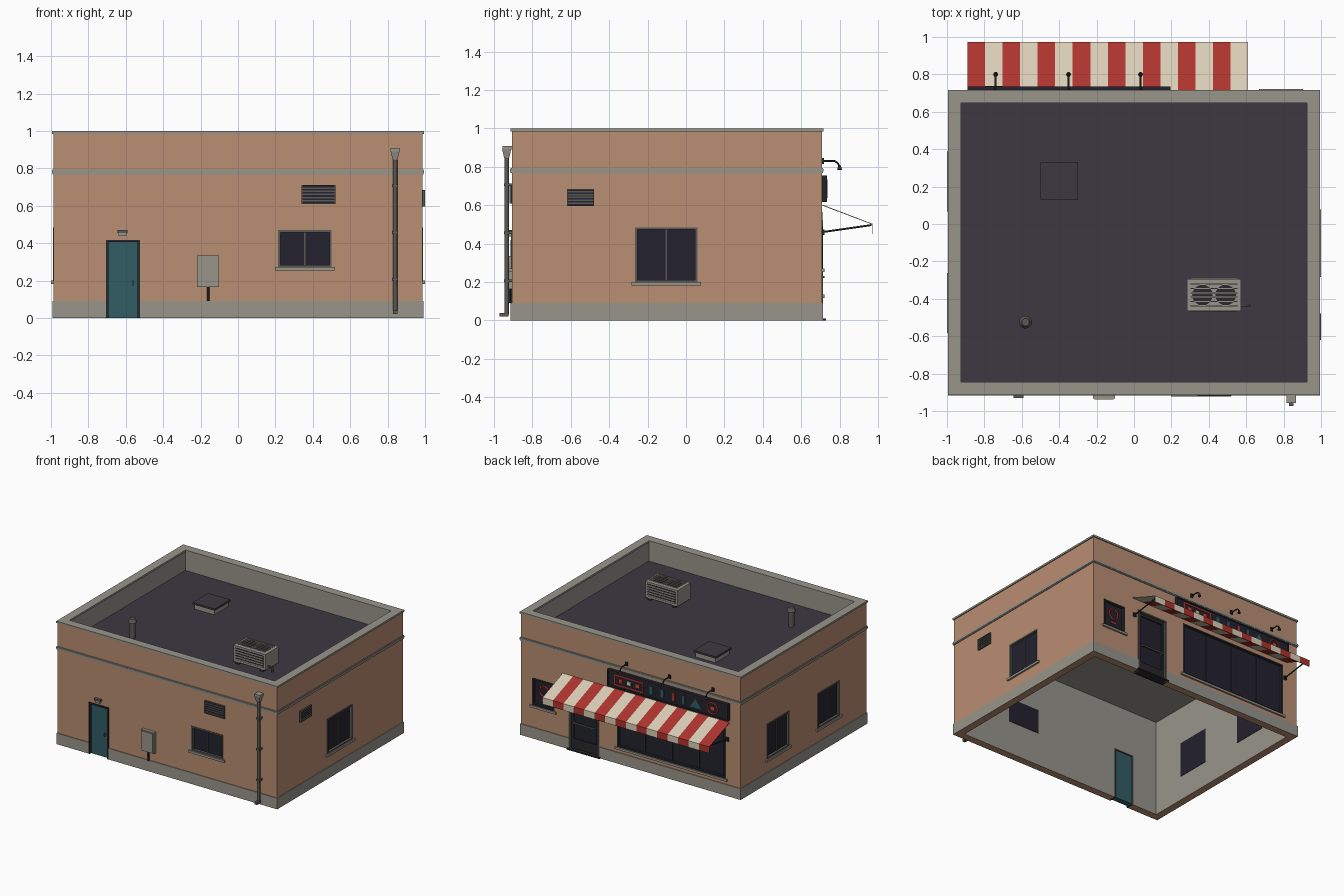
import bpy, bmesh, math
from mathutils import Vector, Matrix

if "Cube" in bpy.data.objects:
    bpy.data.objects.remove(bpy.data.objects["Cube"])

def mat(name, *rgb):
    m = bpy.data.materials.new(name)
    lin = [((c / 255 + 0.055) / 1.055) ** 2.4 for c in rgb]
    m.diffuse_color = (*lin, 1)
    m.use_nodes = True
    m.node_tree.nodes["Principled BSDF"].inputs["Base Color"].default_value = m.diffuse_color
    return m

WALL = mat("tan_wall", 186, 142, 114)
STONE = mat("concrete", 152, 149, 139)
ROOF = mat("roof_dark", 60, 58, 65)
GLASS = mat("dark_glass", 35, 34, 46)
DARK = mat("dark_frame", 40, 40, 44)
TEAL = mat("teal_paint", 50, 93, 101)
RED = mat("red_cloth", 174, 52, 46)
CREAM = mat("cream_cloth", 218, 206, 182)
PIPE = mat("mid_grey_metal", 92, 90, 87)
NEON = mat("bright_red", 225, 62, 50)

def finish(name, bm, *mats):
    me = bpy.data.meshes.new(name)
    bm.to_mesh(me)
    bm.free()
    for m in mats:
        me.materials.append(m)
    ob = bpy.data.objects.new(name, me)
    bpy.context.collection.objects.link(ob)
    return ob

def boxes(name, mats, *bs):
    """Several axis-aligned boxes (x0,x1,y0,y1,z0,z1) in one object."""
    bm = bmesh.new()
    for x0, x1, y0, y1, z0, z1 in bs:
        M = Matrix.Translation(((x0 + x1) / 2, (y0 + y1) / 2, (z0 + z1) / 2)) @ \
            Matrix.Diagonal((x1 - x0, y1 - y0, z1 - z0, 1))
        bmesh.ops.create_cube(bm, size=1, matrix=M)
    return finish(name, bm, *(mats if isinstance(mats, tuple) else (mats,)))

def cone(name, m, x, y, z0, z1, r0, r1, n=16, rot=0):
    bm = bmesh.new()
    M = Matrix.Translation((x, y, (z0 + z1) / 2)) @ Matrix.Rotation(rot, 4, 'Z')
    bmesh.ops.create_cone(bm, cap_ends=True, segments=n, radius1=r0, radius2=r1, depth=z1 - z0, matrix=M)
    for f in bm.faces:
        f.smooth = n > 8 and abs(f.normal.z) < 0.9
    return finish(name, bm, m)

def tube(name, m, pts, r, cyclic=False):
    cu = bpy.data.curves.new(name, 'CURVE')
    cu.dimensions = '3D'
    cu.bevel_depth, cu.bevel_resolution, cu.use_fill_caps = r, 2, True
    sp = cu.splines.new('POLY')
    sp.points.add(len(pts) - 1)
    for p, q in zip(sp.points, pts):
        p.co = (*q, 1)
    sp.use_cyclic_u = cyclic
    cu.materials.append(m)
    tmp = bpy.data.objects.new(name + "_path", cu)
    bpy.context.collection.objects.link(tmp)
    bpy.context.view_layer.update()
    me = bpy.data.meshes.new_from_object(tmp.evaluated_get(bpy.context.evaluated_depsgraph_get()))
    bpy.data.objects.remove(tmp)
    ob = bpy.data.objects.new(name, me)
    bpy.context.collection.objects.link(ob)
    return ob

# Building outline and wall-relative boxes (u along wall, d outward)
X, YF, YB, T = 0.986, -0.907, 0.708, 0.055
def W(side, u0, u1, d0, d1, z0, z1):
    return {'front': (u0, u1, YF - d1, YF - d0, z0, z1), 'back': (u0, u1, YB + d0, YB + d1, z0, z1),
            'right': (X + d0, X + d1, u0, u1, z0, z1), 'left': (-X - d1, -X - d0, u0, u1, z0, z1)}[side]

def ring(name, m, out, inn, z0, z1):
    """Square collar around the building from inn to out beyond the wall face."""
    a, b = out, inn
    return boxes(name, m, (-X - a, X + a, YF - a, YF - b, z0, z1), (-X - a, X + a, YB + b, YB + a, z0, z1),
                 (-X - a, -X - b, YF - b, YB + b, z0, z1), (X + b, X + a, YF - b, YB + b, z0, z1))

def rim(side, u0, u1, z0, z1, w, d0, d1):
    return [W(side, u0, u0 + w, d0, d1, z0, z1), W(side, u1 - w, u1, d0, d1, z0, z1),
            W(side, u0 + w, u1 - w, d0, d1, z1 - w, z1), W(side, u0 + w, u1 - w, d0, d1, z0, z0 + w)]

cuts = []
def window(name, side, u0, u1, z0, z1, panes, m):
    cuts.append(W(side, u0, u1, -0.1, 0.05, z0, z1))
    fr = rim(side, u0, u1, z0, z1, 0.012, -0.03, 0.004)
    for i in range(1, panes):
        c = u0 + (u1 - u0) * i / panes
        fr.append(W(side, c - 0.004, c + 0.004, -0.03, -0.008, z0 + 0.012, z1 - 0.012))
    boxes(name + "_frame", m, *fr)
    boxes(name + "_glass", GLASS, W(side, u0, u1, -0.058, -0.015, z0, z1))
    boxes(name + "_sill", STONE, W(side, u0 - 0.018, u1 + 0.018, -0.01, 0.014, z0 - 0.018, z0))

# Windows
window("front_window", 'front', 0.215, 0.50, 0.272, 0.47, 2, PIPE)
window("right_window", 'right', -0.265, 0.06, 0.2, 0.485, 2, PIPE)
window("left_window_a", 'left', 0.085, 0.37, 0.2, 0.485, 2, PIPE)
window("left_window_b", 'left', -0.565, -0.28, 0.2, 0.485, 2, PIPE)
window("shop_window", 'back', -0.85, 0.12, 0.135, 0.565, 4, DARK)
window("small_window", 'back', 0.685, 0.885, 0.27, 0.49, 1, DARK)

# Service door
cuts.append(W('front', -0.705, -0.525, -0.1, 0.05, -0.05, 0.418))
boxes("service_door_frame", DARK, *rim('front', -0.705, -0.525, 0, 0.418, 0.012, -0.05, 0.008)[:3])
boxes("service_door", TEAL, W('front', -0.693, -0.537, -0.058, -0.012, 0, 0.406))
boxes("service_door_handle", PIPE, W('front', -0.568, -0.56, -0.012, 0.008, 0.175, 0.2))
boxes("door_lamp_hood", PIPE, W('front', -0.645, -0.59, 0, 0.024, 0.455, 0.47))
boxes("door_lamp", STONE, W('front', -0.638, -0.597, 0, 0.018, 0.438, 0.455))

# Shop door
cuts.append(W('back', 0.28, 0.555, -0.1, 0.05, -0.05, 0.52))
boxes("shop_door_frame", PIPE, *rim('back', 0.28, 0.555, 0, 0.52, 0.012, -0.05, 0.006)[:3])
boxes("shop_door_leaf", DARK, *rim('back', 0.292, 0.543, 0, 0.508, 0.024, -0.04, -0.01),
      W('back', 0.316, 0.519, -0.04, -0.01, 0.024, 0.09))
boxes("shop_door_glass", GLASS, W('back', 0.292, 0.543, -0.058, -0.02, 0, 0.508))
boxes("shop_door_push_bar", PIPE, W('back', 0.315, 0.52, 0.002, 0.012, 0.22, 0.232),
      W('back', 0.315, 0.323, -0.02, 0.002, 0.22, 0.232), W('back', 0.512, 0.52, -0.02, 0.002, 0.22, 0.232))
boxes("shop_door_threshold", DARK, W('back', 0.27, 0.565, -0.055, 0.02, 0, 0.01))

# Walls, tan outside and concrete inside, with openings cut
cutter = boxes("opening_cutter", WALL, *cuts)
cutter.hide_render = True
cutter.hide_viewport = True
def cut(ob):
    mod = ob.modifiers.new("openings", 'BOOLEAN')
    mod.operation, mod.solver, mod.object = 'DIFFERENCE', 'EXACT', cutter
ZT = 0.985
for side, inward in (('front', (0, 1)), ('back', (0, -1)), ('right', (-1, 0)), ('left', (1, 0))):
    u = (-X, X) if side in ('front', 'back') else (YF + T, YB - T)
    ob = boxes(side + "_wall", (WALL, STONE), W(side, *u, -T, 0, 0, ZT))
    for p in ob.data.polygons:
        p.material_index = int(p.normal.xy.dot(Vector(inward)) > 0.9)
    cut(ob)
cut(ring("plinth", STONE, 0.006, 0, 0, 0.09))
ring("band_course", STONE, 0.006, 0, 0.768, 0.795)
ring("band_course_lip", STONE, 0.009, 0.006, 0.776, 0.788)
ring("parapet_cap", STONE, 0.008, -0.062, ZT, 1.0)

# Roof
boxes("ceiling", STONE, (-X + T, X - T, YF + T, YB - T, 0.79, 0.815))
boxes("roof_deck", ROOF, (-X + T, X - T, YF + T, YB - T, 0.815, 0.83))
boxes("hatch_curb", STONE, (-0.49, -0.31, 0.14, 0.32, 0.83, 0.87))
boxes("hatch_lid", ROOF, (-0.5, -0.3, 0.13, 0.33, 0.87, 0.885))
cone("vent_pipe", PIPE, -0.58, -0.525, 0.83, 0.965, 0.022, 0.022)
cone("vent_pipe_cap", PIPE, -0.58, -0.525, 0.955, 0.985, 0.034, 0.02)

# Rooftop cooling unit
ax0, ax1, ay0, ay1 = 0.283, 0.573, -0.465, -0.295
boxes("cooler_body", STONE, (ax0, ax1, ay0, ay1, 0.845, 0.975))
boxes("cooler_feet", DARK, (ax0 + 0.02, ax0 + 0.05, ay0, ay1, 0.83, 0.845),
      (ax1 - 0.05, ax1 - 0.02, ay0, ay1, 0.83, 0.845))
boxes("cooler_grille_back", DARK, (ax0 + 0.02, ax1 - 0.02, ay0 - 0.002, ay1 + 0.002, 0.86, 0.96))
boxes("cooler_slats", STONE, *[(ax0 + 0.018, ax1 - 0.018, ay0 - 0.006, ay1 + 0.006, z, z + 0.01)
                               for z in (0.865 + 0.02 * i for i in range(5))])
for i, fx in enumerate((0.366, 0.49)):
    cone("cooler_fan_%d" % i, DARK, fx, -0.38, 0.974, 0.979, 0.055, 0.055, 20)
boxes("cooler_top_guard", STONE, *[(ax0 + 0.02, ax1 - 0.02, y, y + 0.006, 0.979, 0.985)
                                   for y in (-0.44 + 0.023 * i for i in range(6))])
tube("cooler_line", PIPE, [(ax1 - 0.01, -0.435, 0.87), (0.615, -0.435, 0.87), (0.615, -0.435, 0.83)], 0.007)

# Wall vents
def vent(name, side, u0, u1, z0, z1):
    boxes(name + "_back", GLASS, W(side, u0, u1, 0, 0.004, z0, z1))
    n, h = 5, (z1 - z0 - 0.016) / 5
    boxes(name, PIPE, *rim(side, u0, u1, z0, z1, 0.007, 0, 0.013),
          *[W(side, u0, u1, 0.003, 0.01, z0 + 0.012 + h * i, z0 + 0.012 + h * i + 0.008) for i in range(n)])
vent("front_vent", 'front', 0.34, 0.52, 0.61, 0.712)
vent("right_vent", 'right', -0.62, -0.478, 0.595, 0.685)

# Meter box
boxes("meter_box", STONE, W('front', -0.218, -0.102, 0, 0.026, 0.165, 0.335))
boxes("meter_box_door", STONE, W('front', -0.21, -0.11, 0.026, 0.031, 0.173, 0.327))
tube("meter_conduit", DARK, [(-0.16, YF - 0.012, 0.17), (-0.16, YF - 0.012, 0.09)], 0.007)

# Downpipe
py = -0.934
tube("downpipe", PIPE, [(0.84, py, 0.87), (0.84, py, 0.03)], 0.012)
boxes("downpipe_shoe", PIPE, (0.828, 0.852, -0.972, py + 0.01, 0.02, 0.04))
cone("downpipe_funnel", STONE, 0.84, py, 0.845, 0.89, 0.018, 0.033, 4, math.pi / 4)
boxes("downpipe_hopper", STONE, (0.815, 0.865, py - 0.022, YF, 0.89, 0.908))
boxes("downpipe_brackets", PIPE, *[(0.824, 0.856, py - 0.014, YF, z, z + 0.014) for z in (0.2, 0.45, 0.7)])

# Striped awning
bm = bmesh.new()
prof = [(YB + 0.004, 0.60), (0.97, 0.502), (0.97, 0.45)]
n, x0, w = 16, -0.89, 1.5 / 16
cols = [[bm.verts.new((x0 + w * i, y, z)) for y, z in prof] for i in range(n + 1)]
for i in range(n):
    for j in range(2):
        f = bm.faces.new((cols[i][j], cols[i][j + 1], cols[i + 1][j + 1], cols[i + 1][j]))
        f.material_index = i % 2
aw = finish("awning", bm, RED, CREAM)
so = aw.modifiers.new("cloth", 'SOLIDIFY')
so.thickness, so.offset = 0.005, 0
for i, x in enumerate((-0.87, 0.59)):
    tube("awning_arm_%d" % i, DARK, [(x, YB, 0.46), (x, 0.966, 0.497)], 0.005)
    boxes("awning_bracket_%d" % i, DARK, W('back', x - 0.012, x + 0.012, 0, 0.012, 0.445, 0.475))

# Sign board with abstract ornaments
boxes("sign_board", GLASS, W('back', -0.89, 0.195, 0, 0.022, 0.618, 0.755))
boxes("sign_trim", DARK, *rim('back', -0.89, 0.195, 0.618, 0.755, 0.01, 0.02, 0.027))
boxes("sign_red_border", NEON, *rim('back', -0.13, 0.13, 0.645, 0.73, 0.008, 0.022, 0.028))
for i, (x, m) in enumerate(((0.075, NEON), (0, CREAM), (-0.075, NEON))):
    boxes("sign_square_%d" % i, m, W('back', x - 0.015, x + 0.015, 0.022, 0.027, 0.673, 0.702))
for i, (x, m) in enumerate(((-0.2, TEAL), (-0.3, TEAL), (-0.4, RED), (-0.49, TEAL))):
    boxes("sign_bar_%d" % i, m, W('back', x - 0.013, x + 0.013, 0.022, 0.027, 0.655, 0.72))
bm = bmesh.new()
vs = [bm.verts.new((x, YB + 0.027, z)) for x, z in ((-0.65, 0.652), (-0.6, 0.725), (-0.55, 0.652))]
bm.faces.new(vs)
finish("sign_triangle", bm, TEAL)
def hoop(name, x, d, z, r, t):
    a = [math.tau * i / 20 for i in range(20)]
    tube(name, NEON, [(x + r * math.cos(k), YB + d, z + r * math.sin(k)) for k in a], t, True)
hoop("sign_ring", -0.75, 0.024, 0.687, 0.045, 0.005)
boxes("sign_ring_centre", NEON, W('back', -0.765, -0.735, 0.022, 0.027, 0.673, 0.702))
hoop("window_ring", 0.785, -0.008, 0.40, 0.042, 0.006)
boxes("window_dash", NEON, W('back', 0.76, 0.81, -0.015, -0.009, 0.318, 0.328))

# Gooseneck lamps over the sign
for i, x in enumerate((-0.74, -0.35, 0.035)):
    boxes("lamp_plate_%d" % i, DARK, W('back', x - 0.01, x + 0.01, 0, 0.01, 0.815, 0.845))
    tube("lamp_arm_%d" % i, DARK, [(x, YB, 0.83), (x, 0.775, 0.83), (x, 0.79, 0.82), (x, 0.799, 0.802)], 0.005)
    cone("lamp_shade_%d" % i, DARK, x, 0.8, 0.785, 0.808, 0.013, 0.006, 12)
